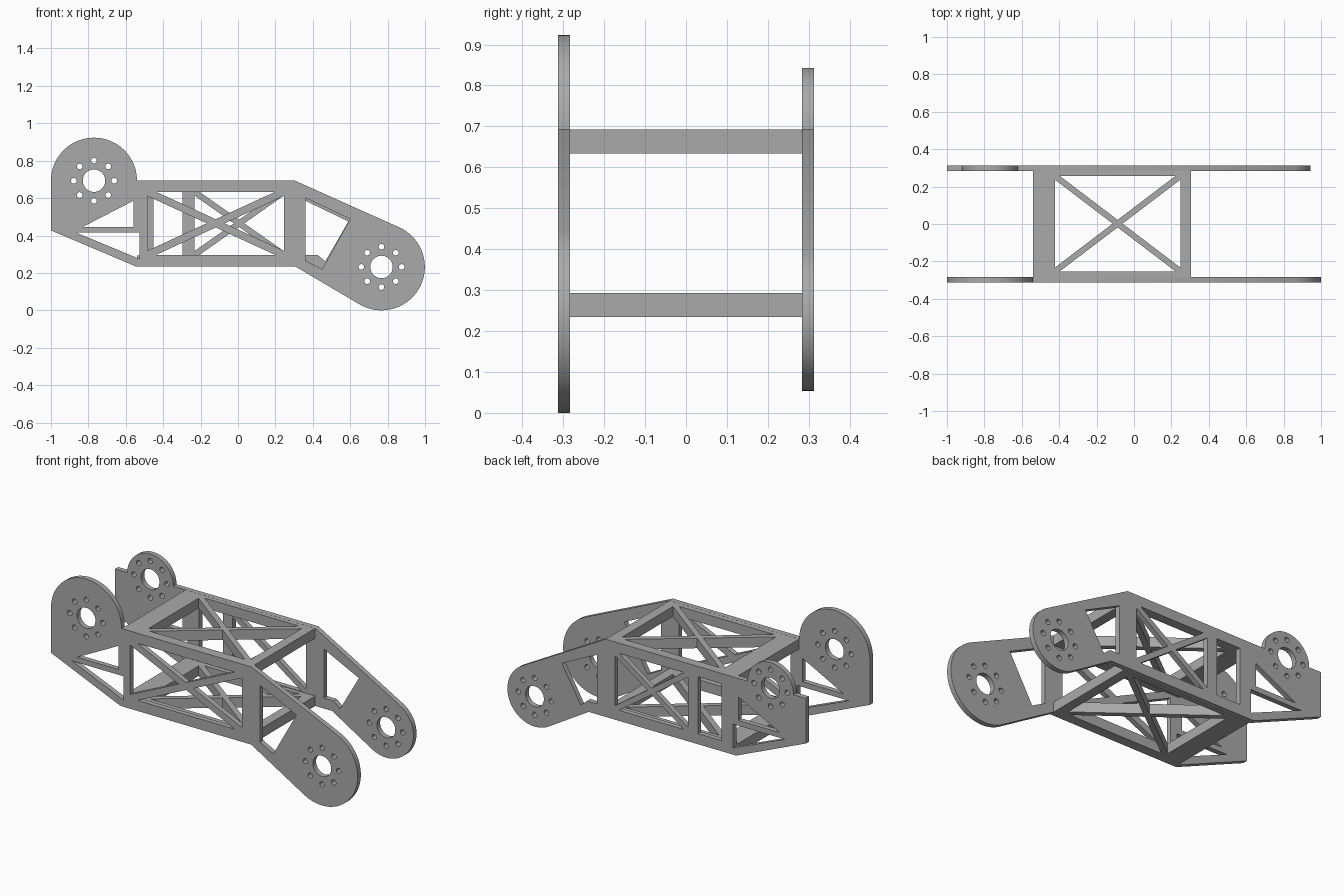
import bpy
from math import sin, cos, pi, radians, hypot, atan2, asin, sqrt

cube = bpy.data.objects.get("Cube")
if cube:
    bpy.data.objects.remove(cube, do_unlink=True)

grey = bpy.data.materials.new("plain grey")
grey.use_nodes = True
GREY = (0.40, 0.40, 0.40, 1)
grey.diffuse_color = GREY
grey.node_tree.nodes["Principled BSDF"].inputs["Base Color"].default_value = GREY

# Shared layout
PLATE_Y, PLATE_T = 0.298, 0.03
LOW, HIGH = 0.235, 0.693
LEFT_HUB = (-0.77, HIGH)
RIGHT_HUB = (0.767, 0.232)


def arc(c, r, a0, a1, n=40):
    return [(c[0] + r * cos(a0 + (a1 - a0) * i / n),
             c[1] + r * sin(a0 + (a1 - a0) * i / n)) for i in range(n + 1)]


def circle(c, r, n=40):
    return arc(c, r, 0, 2 * pi * (n - 1) / n, n - 1)


def hub_holes(c):
    """Centre bore with a ring of eight bolt holes."""
    ring = circle(c, 0.108, 8)
    return [circle(c, 0.06)] + [circle(p, 0.015, 20) for p in ring]


def cross_window(x0, x1, y0, y1, h):
    """Four triangular openings that leave an X brace of half-width h."""
    w, t = x1 - x0, y1 - y0
    d = hypot(w, t)
    a, b = h * d / w, h * d / t
    cx, cy = (x0 + x1) / 2, (y0 + y1) / 2
    return [[(x0, y0 + a), (x0, y1 - a), (cx - b, cy)],
            [(x1, y0 + a), (x1, y1 - a), (cx + b, cy)],
            [(x0 + b, y0), (x1 - b, y0), (cx, cy - a)],
            [(x0 + b, y1), (x1 - b, y1), (cx, cy + a)]]


def rect(x0, x1, y0, y1):
    return [(x0, y0), (x1, y0), (x1, y1), (x0, y1)]


def tangent_angle(p, c, r, side):
    """Angle on the circle where the tangent from p touches it."""
    dx, dy = c[0] - p[0], c[1] - p[1]
    line = atan2(dy, dx) + side * asin(r / hypot(dx, dy))
    return line + side * pi / 2


def slab(name, outline, holes, thickness, location, upright):
    """Filled 2D profile with holes, extruded and turned into a mesh."""
    cu = bpy.data.curves.new(name, 'CURVE')
    cu.dimensions = '2D'
    cu.fill_mode = 'BOTH'
    cu.extrude = thickness / 2
    for pts in [outline] + holes:
        sp = cu.splines.new('POLY')
        sp.points.add(len(pts) - 1)
        for q, (x, y) in zip(sp.points, pts):
            q.co = (x, y, 0, 1)
        sp.use_cyclic_u = True
    ob = bpy.data.objects.new(name, cu)
    bpy.context.collection.objects.link(ob)
    ob.location = location
    if upright:
        ob.rotation_euler.x = pi / 2
    bpy.ops.object.select_all(action='DESELECT')
    ob.select_set(True)
    bpy.context.view_layer.objects.active = ob
    bpy.ops.object.convert(target='MESH')
    ob = bpy.context.view_layer.objects.active
    ob.data.materials.clear()
    ob.data.materials.append(grey)
    bpy.ops.object.shade_smooth_by_angle(angle=radians(30))
    return ob


def arm_end(low_corner, r):
    """Tapered arm: lower corner, rounded end, upper corner."""
    top = (0.305, HIGH)
    a0 = tangent_angle(low_corner, RIGHT_HUB, r, -1)
    a1 = tangent_angle(top, RIGHT_HUB, r, 1)
    return [low_corner] + arc(RIGHT_HUB, r, a0, a1) + [top]


# Openings common to both side plates
shared = hub_holes(LEFT_HUB) + hub_holes(RIGHT_HUB) + [
    [(-0.83, 0.446), (-0.56, 0.446), (-0.56, 0.585)],
    [(-0.864, 0.415), (-0.527, 0.415), (-0.527, 0.275)]]
keel = [(-1, 0.427), (-0.547, LOW)]

# Front plate: large hubs
front = keel + arm_end((0.305, LOW), 0.232) + [(-0.54, HIGH)] \
    + arc(LEFT_HUB, 0.23, 0, pi)
front_holes = shared + cross_window(-0.484, 0.245, 0.297, 0.633, 0.02) + [
    [(0.362, 0.60), (0.60, 0.488), (0.45, 0.22), (0.362, 0.265)]]
slab("front_plate", front, front_holes, PLATE_T, (0, -PLATE_Y, 0), True)

# Back plate: small hubs, squared left shoulder, extra post
back = keel + arm_end((0.415, LOW), 0.178) + arc(LEFT_HUB, 0.15, 0, pi) \
    + [(-1, HIGH)]
back_holes = shared + cross_window(-0.233, 0.245, 0.297, 0.633, 0.016) + [
    rect(-0.452, -0.297, 0.297, 0.633),
    [(0.362, 0.585), (0.59, 0.475), (0.467, 0.262), (0.425, 0.297), (0.362, 0.297)]]
slab("back_plate", back, back_holes, PLATE_T, (0, PLATE_Y, 0), True)

# Horizontal braced frames joining the plates
for name, z in (("top_frame", HIGH - 0.03), ("bottom_frame", LOW + 0.029)):
    slab(name, rect(-0.54, 0.305, -0.283, 0.283),
         cross_window(-0.423, 0.248, -0.253, 0.257, 0.016), 0.059, (0, 0, z), False)
